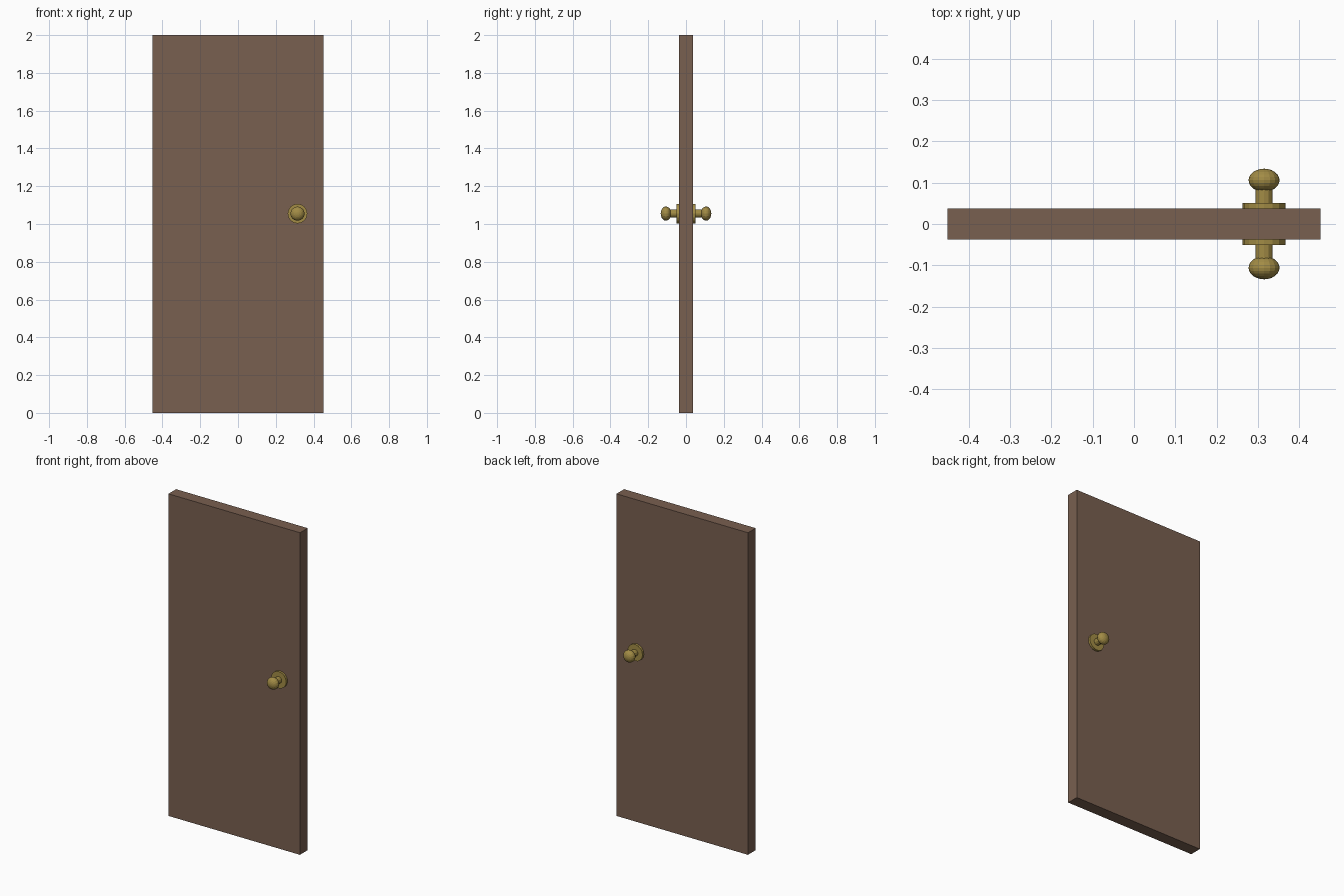
import bpy
from math import pi

if "Cube" in bpy.data.objects:
    bpy.data.objects.remove(bpy.data.objects["Cube"])

KNOB_X, KNOB_Z = 0.315, 1.055


def material(name, color):
    m = bpy.data.materials.new(name)
    m.diffuse_color = color
    m.use_nodes = True
    m.node_tree.nodes["Principled BSDF"].inputs["Base Color"].default_value = m.diffuse_color
    return m


wood = material("brown_wood", (0.19, 0.115, 0.08, 1))
brass = material("brass", (0.36, 0.26, 0.06, 1))


def finish(name, mat):
    ob = bpy.context.object
    ob.name = name
    ob.data.materials.append(mat)
    return ob


def disc(name, radius, y0, y1, sides):
    bpy.ops.mesh.primitive_cylinder_add(
        vertices=sides, radius=radius, depth=abs(y1 - y0),
        location=(KNOB_X, (y0 + y1) / 2, KNOB_Z), rotation=(pi / 2, 0, 0))
    finish(name, brass)


# Door slab
bpy.ops.mesh.primitive_cube_add(size=1, location=(0, 0, 1))
slab = finish("door_slab", wood)
slab.scale = (0.904, 0.075, 2)

# Knob set on each face: rosette, stem and flattened ball
for side, s in (("front", -1), ("back", 1)):
    disc(side + "_rosette", 0.052, s * 0.037, s * 0.051, 16)
    disc(side + "_stem", 0.021, s * 0.05, s * 0.092, 12)
    bpy.ops.mesh.primitive_uv_sphere_add(
        segments=16, ring_count=12, radius=1,
        location=(KNOB_X, s * 0.106, KNOB_Z), rotation=(pi / 2, 0, 0))
    ball = finish(side + "_knob", brass)
    ball.scale = (0.0375, 0.0375, 0.028)
